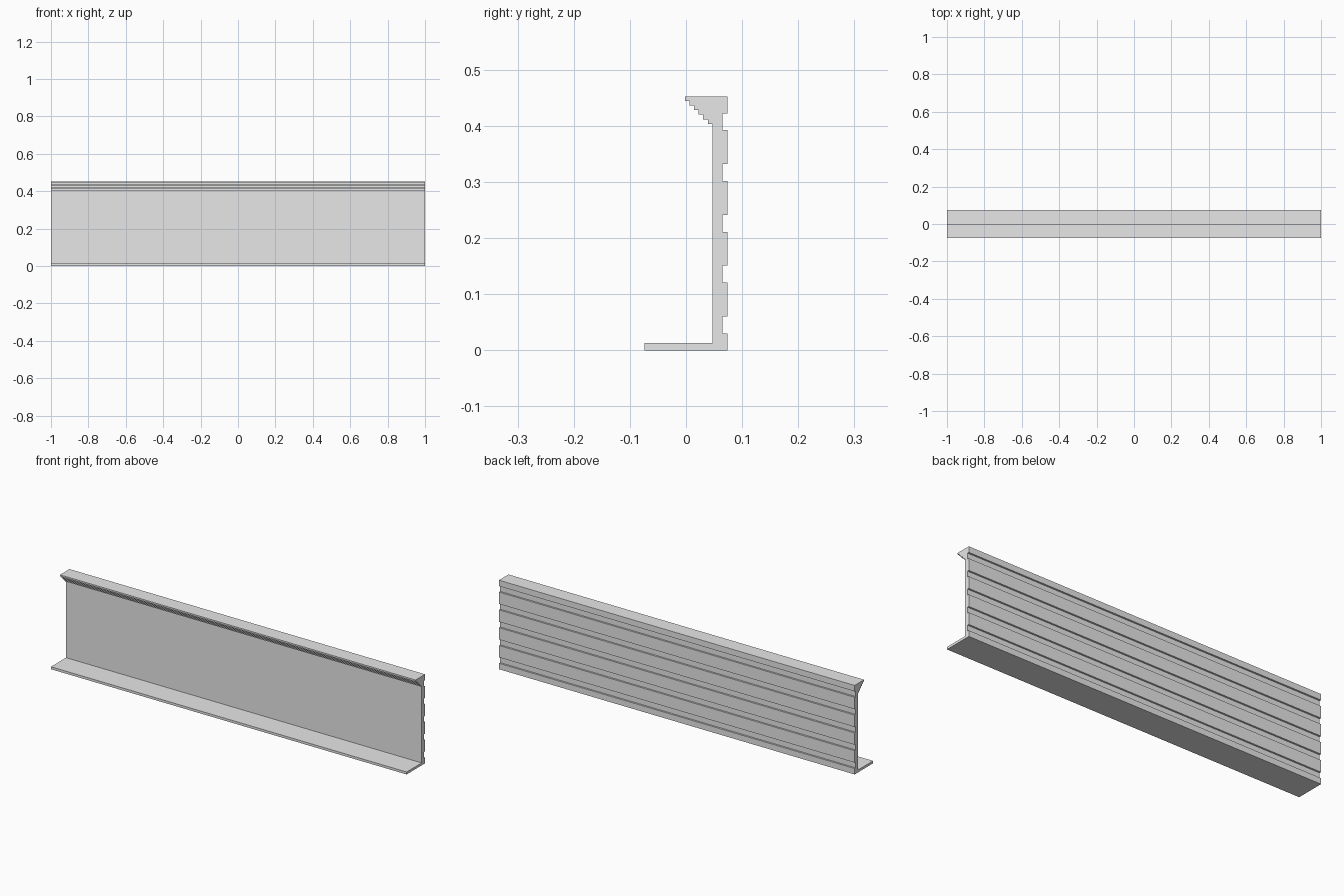
import bpy
import bmesh

cube = bpy.data.objects.get("Cube")
if cube:
    bpy.data.objects.remove(cube, do_unlink=True)

# Main dimensions
HALF_LENGTH = 1.0
HEIGHT = 0.4525
FRONT, BACK = -0.074, 0.074
WALL_FRONT, GROOVE_Y = 0.047, 0.065
FLANGE_TOP = 0.0125
LIP_FRONT = -0.002
STEPS, GROOVES = 6, 5
BAND = HEIGHT / (3 * GROOVES)

# Plain grey material
grey = bpy.data.materials.new("light_grey")
grey.use_nodes = True
grey.diffuse_color = (0.8, 0.8, 0.8, 1)
grey.node_tree.nodes["Principled BSDF"].inputs["Base Color"].default_value = (0.8, 0.8, 0.8, 1)


def panel_profile():
    """Cross-section in (y, z): flange, grooved back, stepped lip."""
    points = [(FRONT, FLANGE_TOP), (FRONT, 0), (BACK, 0)]
    # Grooves up the back
    for i in range(GROOVES):
        low = BAND * (1 + 3 * i)
        high = low + BAND
        points += [(BACK, low), (GROOVE_Y, low), (GROOVE_Y, high), (BACK, high)]
    points += [(BACK, HEIGHT), (LIP_FRONT, HEIGHT)]
    # Inverted stair under the top lip
    run = (WALL_FRONT - LIP_FRONT) / STEPS
    for i in range(STEPS):
        z = HEIGHT - run * (i + 1)
        points += [(LIP_FRONT + run * i, z), (LIP_FRONT + run * (i + 1), z)]
    points.append((WALL_FRONT, FLANGE_TOP))
    return points


def extrude_profile(name, points, half_length, material):
    bm = bmesh.new()
    end = bm.faces.new([bm.verts.new((-half_length, y, z)) for y, z in points])
    result = bmesh.ops.extrude_face_region(bm, geom=[end], use_keep_orig=True)
    moved = [v for v in result["geom"] if isinstance(v, bmesh.types.BMVert)]
    bmesh.ops.translate(bm, verts=moved, vec=(2 * half_length, 0, 0))
    bmesh.ops.recalc_face_normals(bm, faces=bm.faces)
    mesh = bpy.data.meshes.new(name)
    bm.to_mesh(mesh)
    bm.free()
    mesh.materials.append(material)
    obj = bpy.data.objects.new(name, mesh)
    bpy.context.collection.objects.link(obj)
    return obj


# Long wall panel with base flange and top lip
extrude_profile("wall_panel", panel_profile(), HALF_LENGTH, grey)
